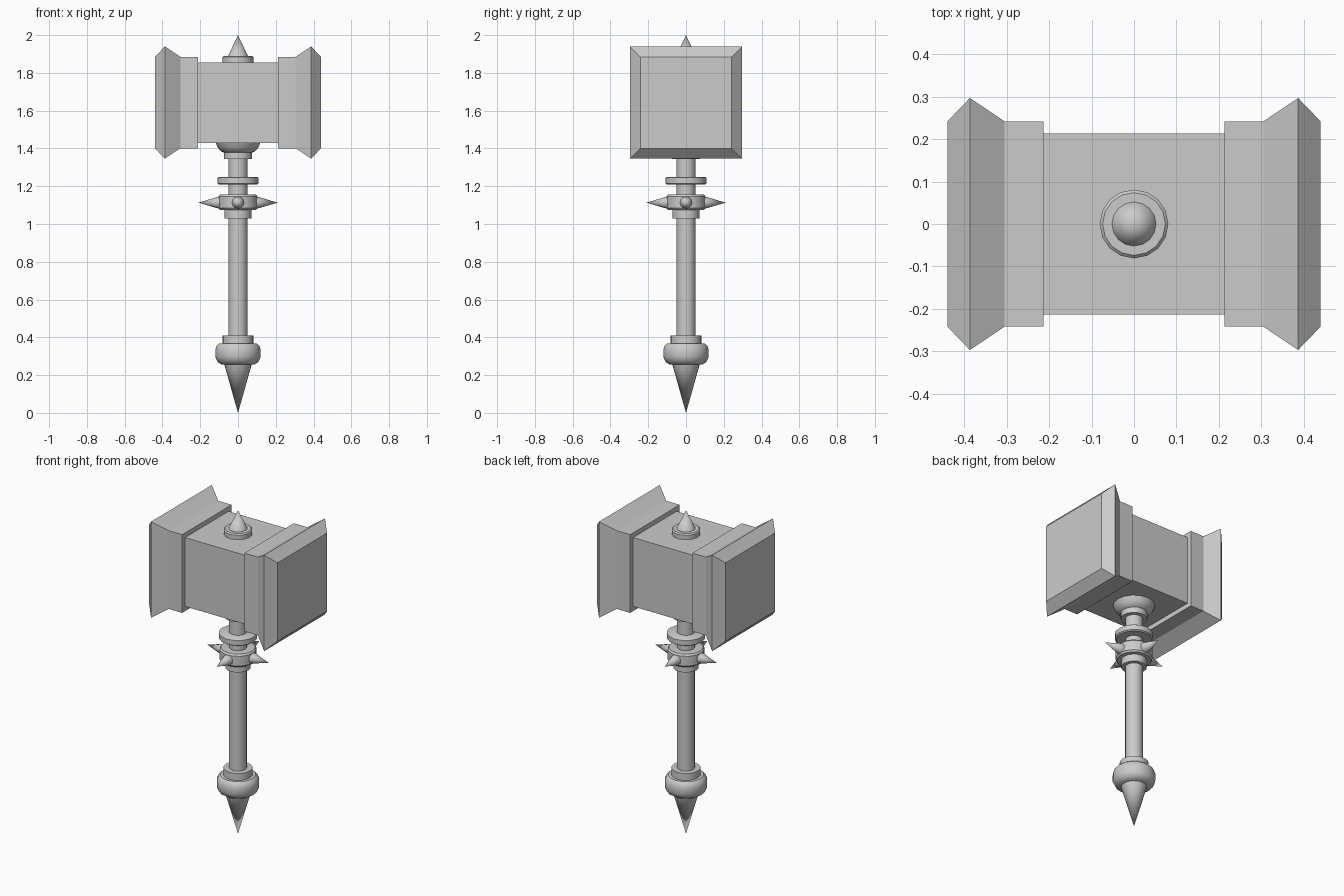
import bpy, bmesh, math
from mathutils import Matrix, Vector

if "Cube" in bpy.data.objects:
    bpy.data.objects.remove(bpy.data.objects["Cube"])


def lathe(name, profile, sides=16, matrix=None, smooth=True, turn=0.0):
    """Closed solid of revolution about local z from (radius, height) points."""
    bm = bmesh.new()
    rings = []
    for r, z in profile:
        if r == 0:
            rings.append([bm.verts.new((0, 0, z))])
        else:
            angles = [turn + 2 * math.pi * i / sides for i in range(sides)]
            rings.append([bm.verts.new((r * math.cos(a), r * math.sin(a), z)) for a in angles])
    for a, b in zip(rings, rings[1:]):
        for i in range(sides):
            j = (i + 1) % sides
            if len(b) == 1:
                bm.faces.new((a[i], a[j], b[0]))
            elif len(a) == 1:
                bm.faces.new((a[0], b[j], b[i]))
            else:
                bm.faces.new((a[i], a[j], b[j], b[i]))
    for ring in (rings[0], rings[-1]):
        if len(ring) > 1:
            bm.faces.new(ring)
    bmesh.ops.recalc_face_normals(bm, faces=bm.faces)
    if matrix:
        bm.transform(matrix)
    mesh = bpy.data.meshes.new(name)
    bm.to_mesh(mesh)
    bm.free()
    obj = bpy.data.objects.new(name, mesh)
    bpy.context.collection.objects.link(obj)
    if smooth:
        bpy.ops.object.select_all(action='DESELECT')
        bpy.context.view_layer.objects.active = obj
        obj.select_set(True)
        bpy.ops.object.shade_smooth_by_angle(angle=math.radians(35))
    return obj


def square_bar(name, profile):
    """Square section along x from (half width, x) points."""
    m = Matrix.Translation((0, 0, 1.643)) @ Matrix.Rotation(math.pi / 2, 4, 'Y')
    return lathe(name, [(h * math.sqrt(2), x) for h, x in profile], 4, m, False, math.pi / 4)


# Hammer head: central block and flared striking ends
square_bar("head_block", [(0.213, -0.213), (0.213, 0.213)])
ends = square_bar("striking_end", [(0.242, 0.213), (0.242, 0.305), (0.297, 0.387), (0.242, 0.44)])
ends.modifiers.new("mirror", 'MIRROR')

# Top spike and its seat
lathe("top_spike_seat", [(0.081, 1.85), (0.081, 1.883), (0.074, 1.89)])
lathe("top_spike", [(0.053, 1.888), (0, 2.0)])

# Socket under the head
lathe("head_socket", [(0.075, 1.343), (0.075, 1.378), (0.09, 1.385), (0.108, 1.405), (0.12, 1.435)])

# Handle shaft and guard rings
lathe("handle", [(0.05, 0.38), (0.05, 1.36)])
lathe("upper_ring", [(0.1, 1.208), (0.108, 1.214), (0.108, 1.245), (0.1, 1.25)])
lathe("spike_hub", [(0.096, 1.075), (0.104, 1.085), (0.104, 1.145), (0.096, 1.155)])
lathe("lower_ring", [(0.072, 1.03), (0.072, 1.08)])

# Four guard spikes
for i in range(4):
    m = (Matrix.Rotation(i * math.pi / 2, 4, 'Z') @ Matrix.Translation((0, 0, 1.113))
         @ Matrix.Rotation(math.pi / 2, 4, 'Y'))
    lathe(f"guard_spike_{i + 1}", [(0.034, 0.09), (0.031, 0.105), (0, 0.21)], 12, m)

# Pommel with collar and bottom spike
lathe("pommel_collar", [(0.082, 0.35), (0.082, 0.41)])
lathe("pommel", [(0.085, 0.255), (0.108, 0.27), (0.12, 0.295), (0.12, 0.335), (0.113, 0.355), (0.1, 0.367)])
lathe("bottom_spike", [(0, 0.0), (0.073, 0.258)])
